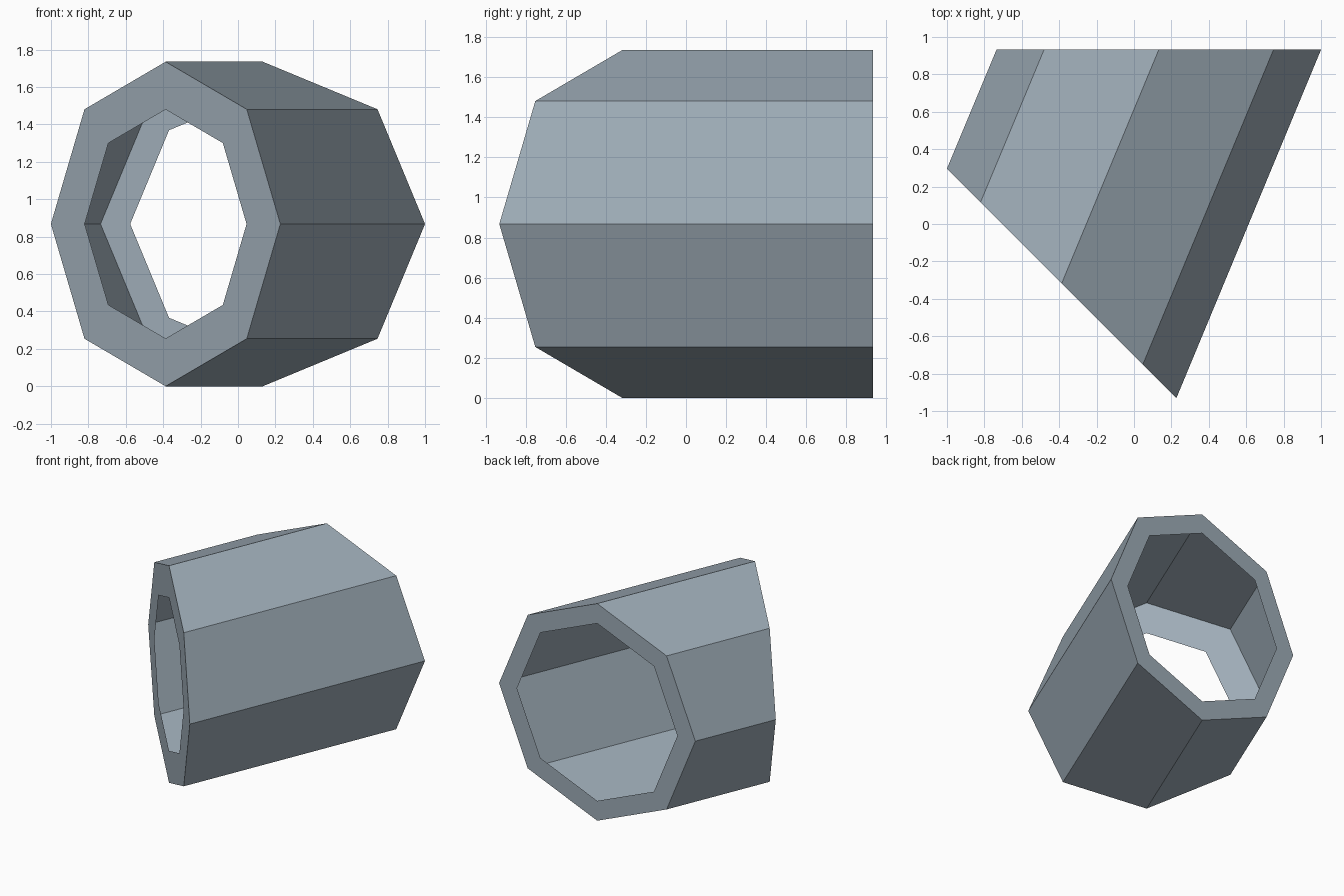
import bpy, bmesh, math
from mathutils import Vector

if "Cube" in bpy.data.objects:
    bpy.data.objects.remove(bpy.data.objects["Cube"])

SIDES = 8
R = 0.8675          # outer radius of both ends
MID_Z = R

steel = bpy.data.materials.new("blue_grey")
steel.diffuse_color = (0.34, 0.41, 0.47, 1)
steel.use_nodes = True
steel.node_tree.nodes["Principled BSDF"].inputs["Base Color"].default_value = steel.diffuse_color


def ring(bm, centre, across, radius):
    """Regular octagon spanned by a horizontal direction and z."""
    verts = []
    for i in range(SIDES):
        a = 2 * math.pi * i / SIDES
        p = Vector(centre) + Vector(across).normalized() * radius * math.cos(a)
        p.z += radius * math.sin(a)
        verts.append(bm.verts.new(p))
    return verts


def bridge(bm, a, b):
    for i in range(SIDES):
        j = (i + 1) % SIDES
        bm.faces.new((a[i], a[j], b[j], b[i]))


bm = bmesh.new()
front_centre, front_dir = (-0.387, -0.318, MID_Z), (1, -1, 0)
back_centre, back_dir = (0.1325, 0.932, MID_Z), (1, 0, 0)

# Mitred front rim, thin outer wall and straight back rim
front_hole = ring(bm, front_centre, front_dir, 0.612)
front_edge = ring(bm, front_centre, front_dir, R)
back_edge = ring(bm, back_centre, back_dir, R)
back_hole = ring(bm, back_centre, back_dir, 0.709)
bridge(bm, front_hole, front_edge)
bridge(bm, front_edge, back_edge)
bridge(bm, back_edge, back_hole)
bm.normal_update()

# Make the wall face outwards
axis = Vector((0, 0, MID_Z))
wall = bm.faces[:][SIDES]
if wall.normal.dot(wall.calc_center_median() - axis) < 0:
    bmesh.ops.reverse_faces(bm, faces=bm.faces[:])

mesh = bpy.data.meshes.new("pipe_shell")
bm.to_mesh(mesh)
bm.free()
mesh.materials.append(steel)
bpy.context.collection.objects.link(bpy.data.objects.new("pipe_shell", mesh))
